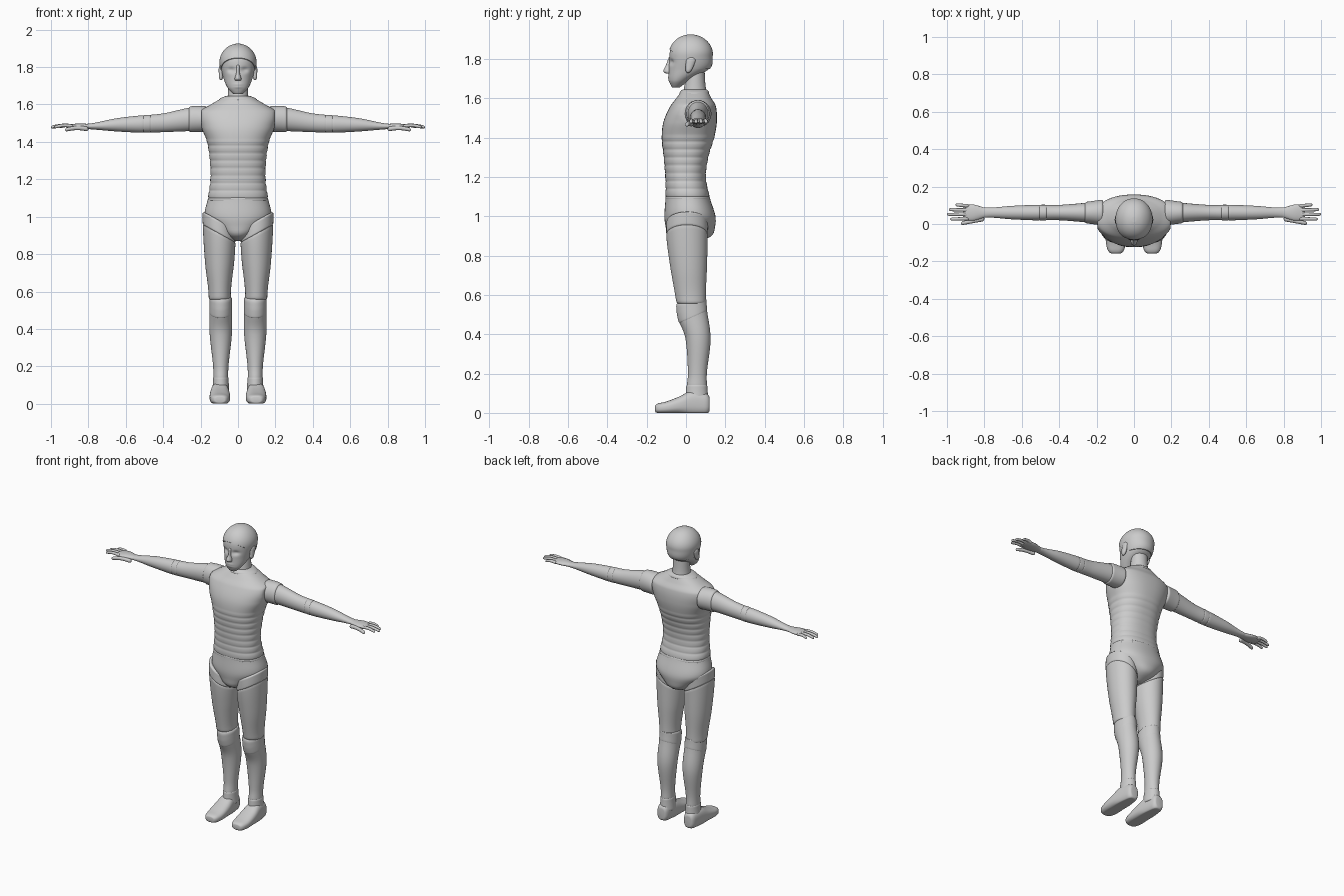
import bpy, bmesh
from math import sin, cos, pi, exp, sqrt, radians, copysign
from mathutils import Vector

cube = bpy.data.objects.get("Cube")
if cube:
    bpy.data.objects.remove(cube, do_unlink=True)

grey = bpy.data.materials.new("matte_grey")
grey.use_nodes = True
grey.diffuse_color = (0.6, 0.6, 0.6, 1)
grey.node_tree.nodes["Principled BSDF"].inputs["Base Color"].default_value = grey.diffuse_color

PLACE = {
    "x": lambda station, a, b: Vector((station, a, b)),
    "y": lambda station, a, b: Vector((a, station, b)),
    "z": lambda station, a, b: Vector((a, b, station)),
}


def clamp(value, low=0, high=1):
    return max(low, min(high, value))


def section(rows, station):
    """Smoothly interpolate a profile at one station along its axis."""
    last = len(rows) - 1
    i = sum(row[0] <= station for row in rows[1:last])
    before, here, there, after = rows[max(i - 1, 0)], rows[i], rows[i + 1], rows[min(i + 2, last)]
    span = there[0] - here[0]
    u = clamp((station - here[0]) / span)
    values = []
    for p, q, r, s in list(zip(before, here, there, after))[1:]:
        leave = (r - p) * span / (there[0] - before[0])
        arrive = (s - q) * span / (after[0] - here[0])
        bend = (1 - u) * (leave - r + q) - u * (arrive - r + q)
        values.append(q + (r - q) * u + u * (1 - u) * bend)
    return values


def finish(name, bm, mirror=False):
    bmesh.ops.recalc_face_normals(bm, faces=bm.faces)
    mesh = bpy.data.meshes.new(name)
    bm.to_mesh(mesh)
    bm.free()
    mesh.materials.append(grey)
    obj = bpy.data.objects.new(name, mesh)
    bpy.context.collection.objects.link(obj)
    bpy.ops.object.select_all(action="DESELECT")
    obj.select_set(True)
    bpy.context.view_layer.objects.active = obj
    bpy.ops.object.shade_smooth_by_angle(angle=radians(45))
    if mirror:
        obj.modifiers.new("mirror", "MIRROR")


def skin(rows, start, end, axis="z", at=0, swell=1, warp=None, power=2,
         steps=24, sides=40, lip=0.15, edge=0.012):
    """Skin part of a profile of (station, a_radius, b_centre, b_radius), rounding both ends."""
    bm = bmesh.new()
    rings = []
    for step in range(steps + 1):
        station = start + (end - start) * (1 - cos(pi * step / steps)) / 2
        a_radius, b_centre, b_radius = section(rows, station)
        depth = clamp(min(station - start, end - station) / edge)
        size = swell * (1 - lip * (1 - sqrt(depth * (2 - depth))))
        ring = []
        for side in range(sides):
            angle = 2 * pi * side / sides
            c, s = (copysign(abs(f) ** (2 / power), f) for f in (cos(angle), sin(angle)))
            v = PLACE[axis](station, at + a_radius * size * c, b_centre + b_radius * size * s)
            if warp:
                warp(v)
            ring.append(bm.verts.new(v))
        rings.append(ring)
    for low, high in zip(rings, rings[1:]):
        for side in range(sides):
            after = (side + 1) % sides
            bm.faces.new((low[side], low[after], high[after], high[side]))
    bm.faces.new(rings[0])
    bm.faces.new(rings[-1])
    return bm


def part(name, rows, start, end, mirror=False, **options):
    finish(name, skin(rows, start, end, **options), mirror)


# Trunk: ribbed waist under a smooth chest, on a V-shaped pelvis
trunk = [
    (0.87, .03, .015, .05), (0.9, .075, .02, .11), (0.95, .135, .022, .126),
    (1, .178, .02, .13), (1.1, .16, .008, .112), (1.2, .147, -.002, .103),
    (1.3, .15, 0, .113), (1.4, .165, .01, .133), (1.48, .196, .021, .136),
    (1.56, .206, .036, .116), (1.6, .145, .04, .09), (1.65, .06, .045, .06)]


def ribs(v):
    if 1.1 < v.z < 1.42:
        scale = 0.98 + 0.03 * sqrt(abs(sin(pi * (v.z - 1.1) / 0.04)))
        v.x *= scale
        v.y *= scale
    v.x = clamp(v.x, -0.196, 0.196)


part("torso", trunk, 1.08, 1.64, warp=ribs, power=2.3, steps=130, sides=56)
part("pelvis", trunk, .87, 1.11, power=2.2, sides=56)
part("collar", trunk, 1.622, 1.646, swell=1.05)
part("neck", [(1.6, .06, .046, .064), (1.67, .053, .046, .053), (1.76, .05, .054, .04)], 1.6, 1.76)

# Head with a domed crown, soft eye sockets and lips
skull = [
    (1.655, .025, -.052, .02), (1.69, .056, -.036, .05), (1.75, .081, .014, .102),
    (1.82, .095, .024, .108), (1.92, .095, .024, .108)]
CROWN = 1.82


def dome(v):
    if v.z > CROWN:
        shrink = sqrt(1 - ((v.z - CROWN) / 0.101) ** 2)
        v.x *= shrink
        v.y = 0.024 + (v.y - 0.024) * shrink


def face(v):
    dome(v)
    if v.y < 0:
        socket = exp(-((abs(v.x) - .035) / .02) ** 2 - ((v.z - 1.785) / .013) ** 2)
        lips = sum(exp(-(v.x / .022) ** 2 - ((v.z - z) / .006) ** 2) for z in (1.693, 1.707))
        v.y += 0.012 * socket - 0.004 * lips


head_shape = dict(steps=64, sides=64, power=2.1)
part("head", skull, 1.655, 1.92, warp=face, **head_shape)
part("nose", [(1.727, .015, -.088, .016), (1.738, .018, -.09, .025), (1.77, .009, -.084, .018),
              (1.81, .008, -.08, .007)], 1.727, 1.81, edge=.004)

# Close-cropped hair: the skull enlarged, trimmed at the hairline and nape
hair = skin(skull, 1.655, 1.92, warp=dome, **head_shape)
centre = Vector((0, 0.024, 1.8))
for v in hair.verts:
    v.co = centre + (v.co - centre) * 1.04
for point, normal in (((0, -.085, 1.85), (0, .6, .8)), ((0, 0, 1.75), (0, 0, 1))):
    bmesh.ops.bisect_plane(hair, geom=hair.verts[:] + hair.edges[:] + hair.faces[:],
                           plane_co=point, plane_no=normal, clear_inner=True)
    bmesh.ops.holes_fill(hair, edges=[e for e in hair.edges if e.is_boundary])
finish("hair", hair)

# Ears lean back toward the top
part("ears", [(1.73, .011, .01, .014), (1.79, .012, .024, .024), (1.812, .01, .027, .02)],
     1.73, 1.812, True, at=.091, lip=.9, edge=.02)

# Arms and palms share one tapering profile
arm = [
    (0.16, .064, 1.522, .063), (0.25, .053, 1.521, .063), (0.4, .041, 1.502, .05),
    (0.5, .041, 1.496, .046), (0.65, .035, 1.491, .034), (0.79, .026, 1.483, .015),
    (0.86, .043, 1.484, .014), (0.92, .036, 1.484, .006)]
for name, start, end, swell in (
        ("shoulder_joints", .165, .262, 1.1), ("upper_arms", .24, .476, 1), ("elbows", .465, .51, 1.02),
        ("forearms", .5, .8, 1.03), ("palms", .77, .915, 1)):
    part(name, arm, start, end, True, axis="x", at=.061, swell=swell)


# Fingers and thumbs
def digit(name, start, end, y, z, radius, splay):
    def curl(v):
        along = (v.x - start) / (end - start)
        v.y += splay * along
        v.z += 0.008 * sin(pi * along) - 0.004 * along
    rows = [(start, radius, z, radius), (end, radius * 0.8, z, radius * 0.8)]
    part(name, rows, start, end, True, axis="x", at=y, warp=curl, sides=16, lip=.95)


for i, tip in enumerate((.983, 1, .99, .955)):
    digit(f"finger_pair_{'abcd'[i]}", .88, tip, .029 + .0225 * i, 1.482, .01, .003 * (i - 1))
digit("thumbs", .8, .925, .028, 1.468, .0125, -.025)

# Legs share one profile, cut by sloping joints
leg = [
    (0.06, .044, .055, .057), (0.13, .04, .055, .052), (0.2, .041, .058, .048),
    (0.38, .06, .061, .064), (0.5, .06, .034, .071), (0.6, .06, .023, .078),
    (0.75, .077, .013, .094), (0.9, .087, .005, .105), (1, .087, .007, .105)]


def hip_slope(v):
    v.x += 0.01 * v.z
    v.z += 0.55 * (v.x - 0.1) * clamp((v.z - 0.7) / 0.2)


def knee_slope(v):
    v.z += 0.5 * (v.y - 0.03) * clamp(min((v.z - 0.38) / 0.12, (0.58 - v.z) / 0.04))


for name, start, end, swell, warp in (
        ("hip_joints", .905, .98, 1, hip_slope), ("thighs", .555, .915, 1, hip_slope),
        ("knees", .48, .57, 1.02, knee_slope), ("shins", .13, .51, 1, knee_slope),
        ("ankles", .06, .145, 1.04, None)):
    part(name, leg, start, end, True, at=.092, swell=swell, warp=warp)


# Feet with flat soles
def flat_sole(v):
    v.z = max(0, v.z)


part("feet", [(-.157, .04, .022, .024), (-.1, .053, .027, .031), (-.03, .054, .04, .045),
              (.03, .048, .05, .063), (.12, .036, .045, .052)], -.157, .12, True,
     axis="y", at=.097, warp=flat_sole, power=2.6, lip=.4, edge=.025)
